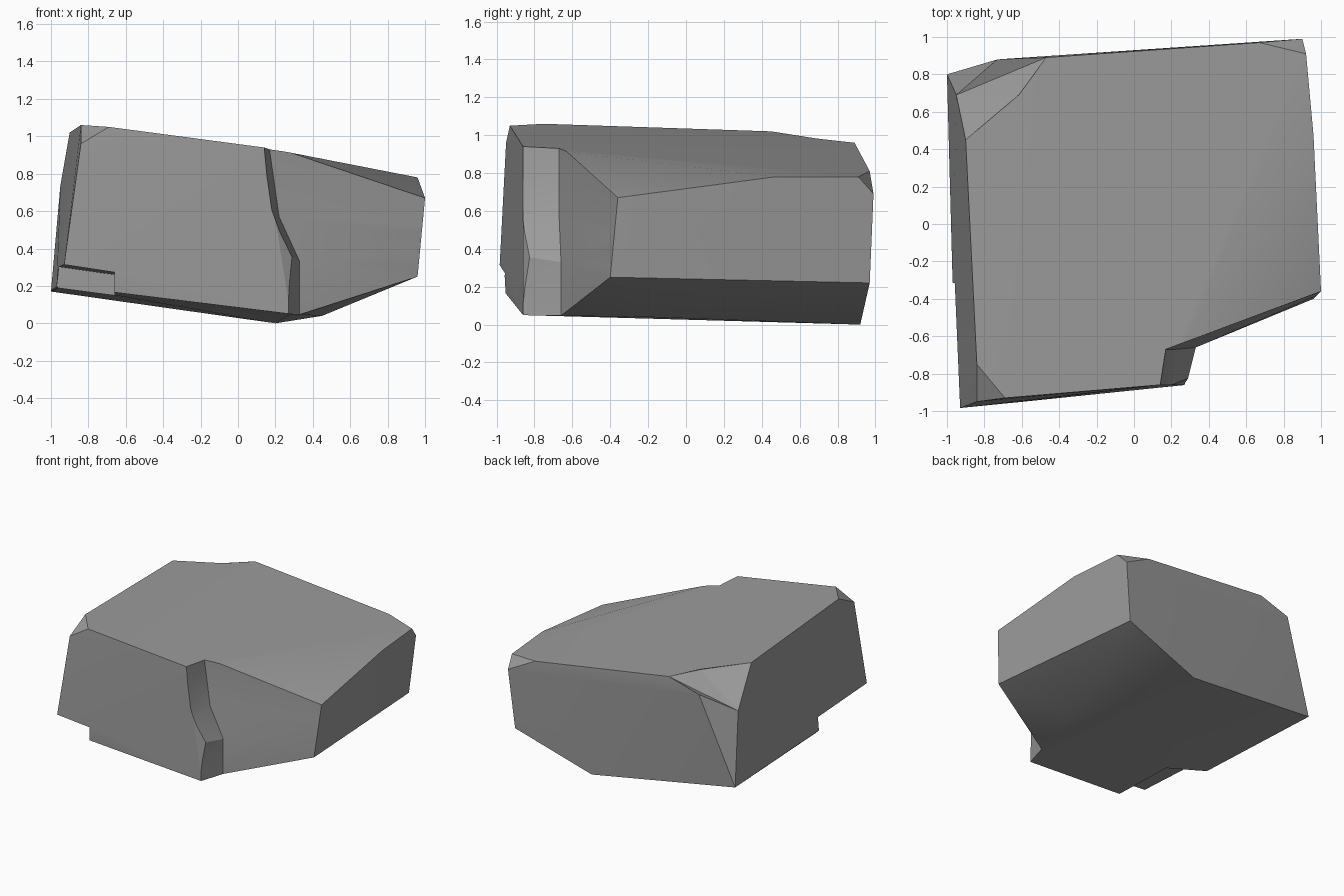
import bpy, bmesh
from mathutils import Vector

if "Cube" in bpy.data.objects:
    bpy.data.objects.remove(bpy.data.objects["Cube"])

stone = bpy.data.materials.new("grey_stone")
stone.use_nodes = True
grey = (0.33, 0.33, 0.33, 1)
stone.diffuse_color = grey
stone.node_tree.nodes["Principled BSDF"].inputs["Base Color"].default_value = grey


def make_object(name, bm):
    bmesh.ops.recalc_face_normals(bm, faces=bm.faces)
    mesh = bpy.data.meshes.new(name)
    bm.to_mesh(mesh)
    bm.free()
    mesh.materials.append(stone)
    obj = bpy.data.objects.new(name, mesh)
    bpy.context.collection.objects.link(obj)
    return obj


def hull(name, points):
    """Convex block through the given corners."""
    bm = bmesh.new()
    for p in points:
        bm.verts.new(p)
    result = bmesh.ops.convex_hull(bm, input=bm.verts)
    loose = {g for g in result["geom_interior"] + result["geom_unused"]
             if isinstance(g, bmesh.types.BMVert)}
    bmesh.ops.delete(bm, geom=list(loose), context="VERTS")
    return make_object(name, bm)


def loft(name, rings):
    """Closed block through a stack of equal rings."""
    bm = bmesh.new()
    loops = [[bm.verts.new(p) for p in ring] for ring in rings]
    for low, high in zip(loops, loops[1:]):
        for i in range(len(low)):
            j = (i + 1) % len(low)
            bm.faces.new((low[i], low[j], high[j], high[i]))
    bm.faces.new(loops[0])
    bm.faces.new(loops[-1])
    bmesh.ops.triangulate(bm, faces=bm.faces)
    return make_object(name, bm)


# Rough convex block, before chiselling
chip = [(-.47, .89, .96), (-.6, .68, .97), (-.73, .88, .885),
        (-.95, .69, .735), (-.9, .45, 1.02)]
top = [(-.84, -.75, 1.06), (-.69, -.93, 1.05), (-.84, -.95, .96),
       (.14, -.86, .94), (.17, -.67, .92), (1, -.36, .67), (.96, .47, .78)]
back_corner = [(.92, .91, .78), (.67, .97, .81), (.9, .99, .69)]
base = [(-1, .8, .17), (.2, .92, 0), (.45, -.19, .04), (.28, -.86, .05),
        (-.66, -.945, .17), (-.94, -.98, .2), (-.97, -.31, .2),
        (-.93, -.985, .31), (.96, -.4, .25), (.85, .97, .22)]
rock = hull("rock", chip + top + back_corner + base)

# Chipped back corner
chip_cutter = hull("chip_cutter", chip + [(-1, 1, 1.3), (-1.2, .8, 1.1), (-1, 1.1, .9)])

# Bent step on the front face
outer = [(.27, -.86, .05), (.28, -.86, .36), (.18, -.86, .61), (.14, -.86, .94)]
inner = [(.33, -.66, .055), (.33, -.66, .33), (.22, -.67, .57), (.17, -.67, .92)]
low_end, high_end = Vector((.96, -.4, .25)), Vector((1, -.36, .67))
rings = []
for i, (a, b) in enumerate(zip(outer, inner)):
    a, b = Vector(a), Vector(b)
    end = low_end.lerp(high_end, i / 3)
    rings.append([a + (a - b), b, end + (end - b) * .2, Vector((1.3, -1.4, a.z))])
lift = Vector((0, 0, .4))
rings.insert(0, [p - lift for p in rings[0]])
rings.append([p + lift for p in rings[-1]])
step_cutter = loft("step_cutter", rings)

# Undercut below the front left corner
plan = [(-.66, -.42), (-.66, -1.3), (-1.3, -1.3), (-1.3, -.2)]
floor = [(x, y, -.2) for x, y in plan]
ceiling = [(x, y, .15 - .15 * x - .025 * y) for x, y in plan]
undercut_cutter = hull("undercut_cutter", floor + ceiling)

# Chisel the block and remove the cutters
bpy.ops.object.select_all(action="DESELECT")
bpy.context.view_layer.objects.active = rock
rock.select_set(True)
for cutter in (step_cutter, undercut_cutter, chip_cutter):
    mod = rock.modifiers.new(cutter.name, "BOOLEAN")
    mod.operation = "DIFFERENCE"
    mod.solver = "EXACT"
    mod.object = cutter
    bpy.ops.object.modifier_apply(modifier=mod.name)
    bpy.data.objects.remove(cutter)

# Merge tiny slivers, then shade
bm = bmesh.new()
bm.from_mesh(rock.data)
bmesh.ops.remove_doubles(bm, verts=bm.verts, dist=.008)
bmesh.ops.dissolve_limit(bm, angle_limit=.02, verts=bm.verts, edges=bm.edges)
bm.to_mesh(rock.data)
bm.free()
bpy.ops.object.shade_smooth_by_angle(angle=.35)
